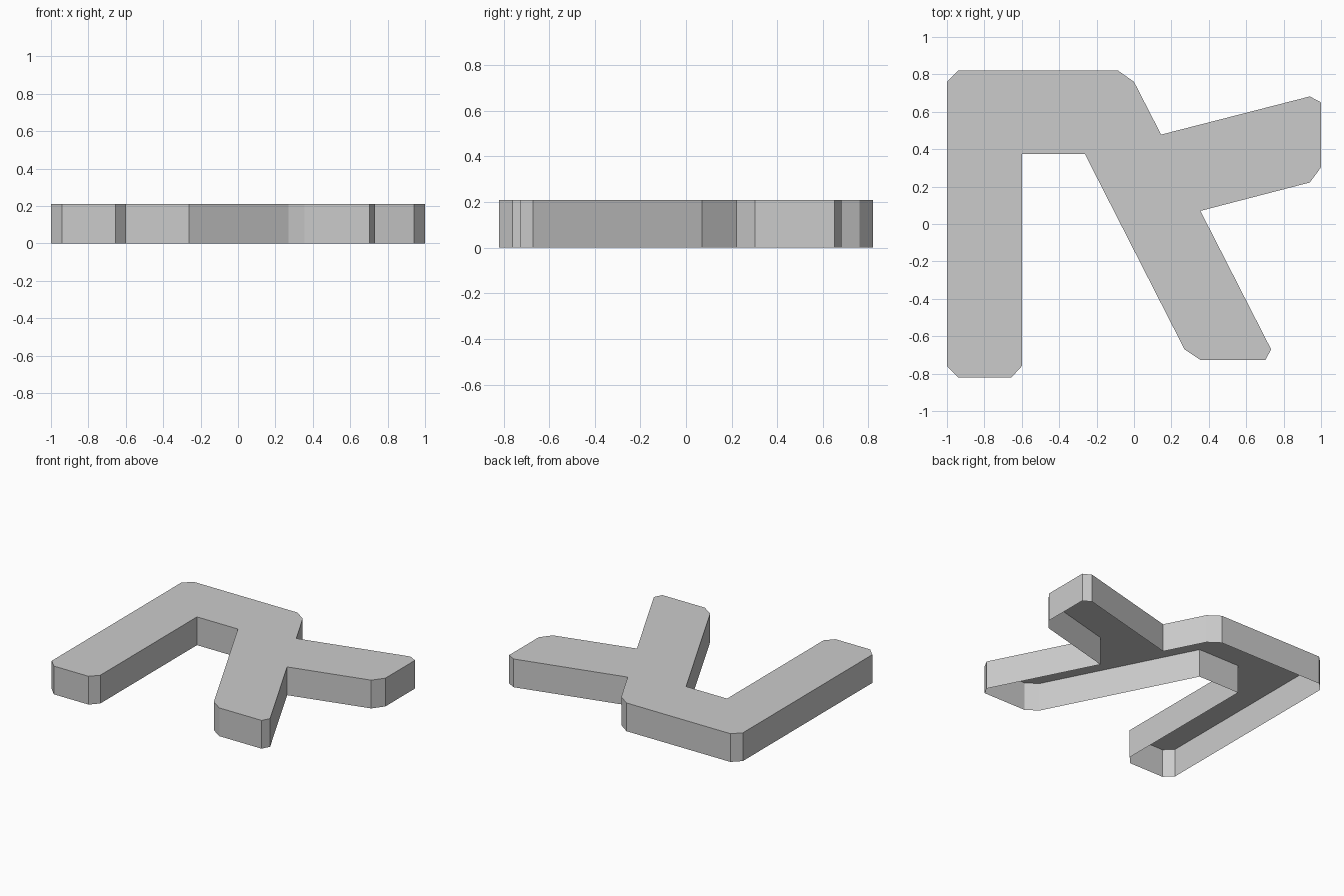
import bpy
import bmesh

HEIGHT = 0.21

cube = bpy.data.objects.get("Cube")
if cube:
    bpy.data.objects.remove(cube, do_unlink=True)

# Plain grey material
grey = bpy.data.materials.new("plain grey")
grey.use_nodes = True
colour = (0.6, 0.6, 0.6, 1)
grey.diffuse_color = colour
grey.node_tree.nodes["Principled BSDF"].inputs["Base Color"].default_value = colour

# Outline of the branching bar, clockwise from the back left corner
outline = [
    # upright leg's outer corner and back bar
    (-1, 0.76), (-0.94, 0.82), (-0.085, 0.82), (0, 0.76),
    # side arm
    (0.145, 0.478), (0.94, 0.682), (1, 0.65), (1, 0.303), (0.94, 0.222), (0.355, 0.07),
    # slanted leg
    (0.733, -0.67), (0.703, -0.727), (0.355, -0.727), (0.27, -0.67),
    # inner corner and straight leg
    (-0.263, 0.375), (-0.6, 0.375), (-0.6, -0.76), (-0.655, -0.82),
    (-0.94, -0.82), (-1, -0.76),
]

# Thin shell: top face and side walls, open underneath
bm = bmesh.new()
top = [bm.verts.new((x, y, HEIGHT)) for x, y in outline]
base = [bm.verts.new((x, y, 0)) for x, y in outline]
bm.faces.new(reversed(top))
for i in range(len(outline)):
    j = (i + 1) % len(outline)
    bm.faces.new((top[i], top[j], base[j], base[i]))
bm.normal_update()

mesh = bpy.data.meshes.new("branching_bar_shell")
bm.to_mesh(mesh)
bm.free()
mesh.materials.append(grey)
shell = bpy.data.objects.new("branching_bar_shell", mesh)
bpy.context.collection.objects.link(shell)
